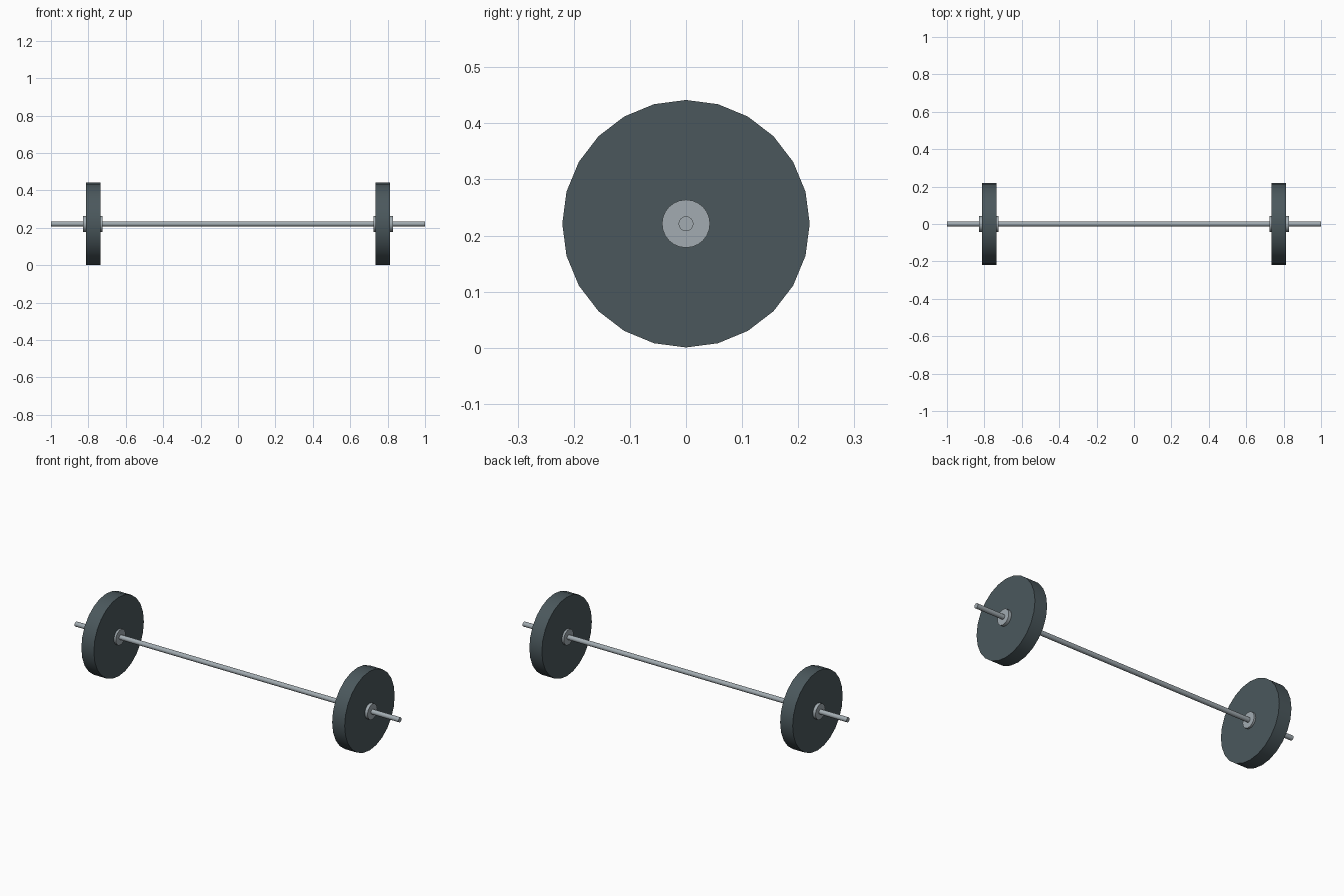
import bpy, math

cube = bpy.data.objects.get("Cube")
if cube:
    bpy.data.objects.remove(cube, do_unlink=True)


def material(name, rgb):
    m = bpy.data.materials.new(name)
    m.use_nodes = True
    m.diffuse_color = (*rgb, 1)
    m.node_tree.nodes["Principled BSDF"].inputs["Base Color"].default_value = (*rgb, 1)
    return m


STEEL = material("brushed steel", (0.36, 0.41, 0.44))
IRON = material("dark iron", (0.07, 0.097, 0.108))
AXLE_Z = 0.221


def disc(name, x, radius, length, sides, mat):
    """Cylinder lying along x on the axle line, with a corner pointing up."""
    bpy.ops.mesh.primitive_cylinder_add(
        vertices=sides, radius=radius, depth=length,
        location=(x, 0, AXLE_Z), rotation=(0, math.pi / 2, 0))
    ob = bpy.context.object
    ob.name = name
    ob.data.materials.append(mat)
    bpy.ops.object.shade_smooth_by_angle(angle=math.radians(40))
    return ob


# Long bar through both ends
disc("bar", 0, 0.0133, 2.0, 16, STEEL)

# Weight plate and its steel hub at each end
for side, sx in (("left", 1), ("right", -1)):
    disc(side + "_weight_plate", sx * 0.774, 0.2205, 0.077, 24, IRON)
    disc(side + "_hub", sx * 0.777, 0.0428, 0.105, 24, STEEL)
